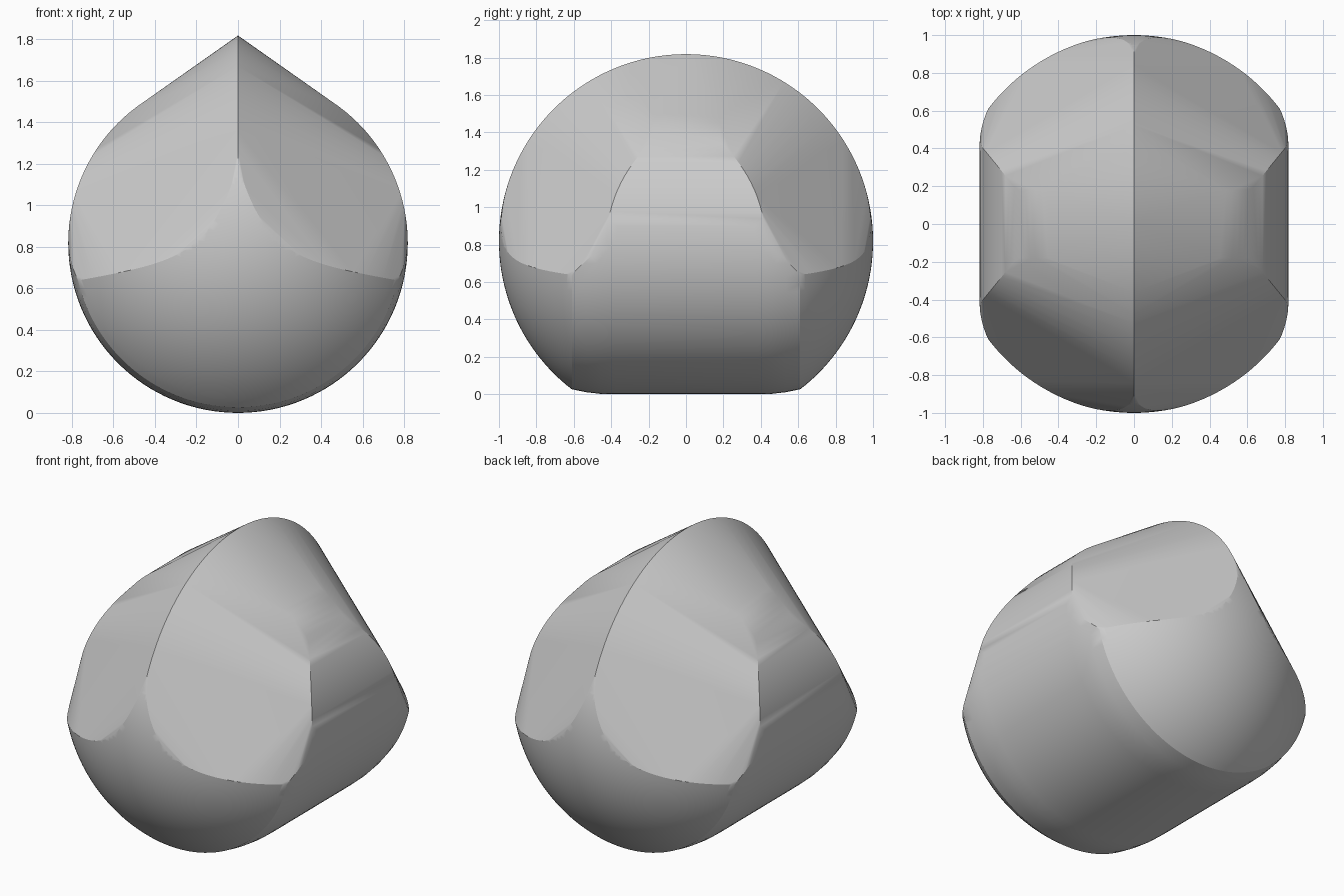
import bpy
import bmesh
from math import sin, cos, pi, sqrt, exp, radians
from mathutils import Vector

cube = bpy.data.objects.get("Cube")
if cube:
    bpy.data.objects.remove(cube, do_unlink=True)

CENTRE = 0.818       # height of the body centre, also the barrel radius
SHOULDER = 0.61      # where the barrel meets the ball-shaped ends
BAND = 0.18          # least half length of the barrel strip on the upper sides
APEX = 1.42          # sideways tip of the cone that runs down from the ridge
STEPS = 128


def barrel_limit(angle):
    """Half length of the barrel along one line at this angle around y."""
    x, z = CENTRE * abs(cos(angle)), CENTRE * sin(angle)
    if z < 0:
        # Slanted trim that drops from the cone to the shoulder corner
        return min(SHOULDER, 0.425 - 1.03 * z)
    return sqrt(max(BAND ** 2, (1 - x / APEX) ** 2 - z * z))


def barrel_point(angle, y):
    r = CENTRE - 0.6 * max(0.0, abs(y) - 0.4) ** 2
    return Vector((r * cos(angle), y, r * sin(angle)))


def ball_top(x):
    """Height where the ball-shaped ends give way to the upper facets."""
    return 0.43 * exp(-abs(x) / 0.13) - 0.17 * abs(x) - 0.05


points = []

# Barrel along y
for i in range(STEPS):
    a = 2 * pi * i / STEPS
    limit = barrel_limit(a)
    points += [barrel_point(a, limit * k / 8) for k in range(-8, 9)]

# Ball-shaped front and back ends
for k in range(1, 29):
    y = SHOULDER + (1 - SHOULDER) * (1 - (1 - k / 28) ** 2)
    r = sqrt(max(0.0, 1 - y * y))
    for i in range(STEPS):
        a = 2 * pi * i / STEPS
        if r * sin(a) <= ball_top(r * cos(a)):
            points += [Vector((r * cos(a), side * y, r * sin(a))) for side in (-1, 1)]

# Curved upper edge of the ball-shaped ends
for i in range(STEPS + 1):
    x = 0.77 * i / STEPS
    z = ball_top(x)
    y = sqrt(1 - x * x - z * z)
    points += [Vector((sx * x, sy * y, z)) for sx in (-1, 1) for sy in (-1, 1)]

# Sharp ridge over the top, from front to back
for i in range(STEPS + 1):
    a = pi * (0.125 + 0.75 * i / STEPS)
    points.append(Vector((0, cos(a), sin(a))))

# Wrap everything in one convex skin
bm = bmesh.new()
for p in points:
    bm.verts.new(p + Vector((0, 0, CENTRE)))
bmesh.ops.remove_doubles(bm, verts=bm.verts[:], dist=0.0008)
bmesh.ops.convex_hull(bm, input=bm.verts[:])
bmesh.ops.delete(bm, geom=[q for q in bm.verts if not q.link_faces], context='VERTS')
bmesh.ops.recalc_face_normals(bm, faces=bm.faces[:])
mesh = bpy.data.meshes.new("convex_body")
bm.to_mesh(mesh)
bm.free()

body = bpy.data.objects.new("convex_body", mesh)
bpy.context.collection.objects.link(body)

COLOUR = (0.6, 0.6, 0.6, 1)
grey = bpy.data.materials.new("plain_grey")
grey.use_nodes = True
grey.diffuse_color = COLOUR
grey.node_tree.nodes["Principled BSDF"].inputs["Base Color"].default_value = COLOUR
mesh.materials.append(grey)

bpy.ops.object.select_all(action='DESELECT')
body.select_set(True)
bpy.context.view_layer.objects.active = body
bpy.ops.object.shade_smooth_by_angle(angle=radians(25))
